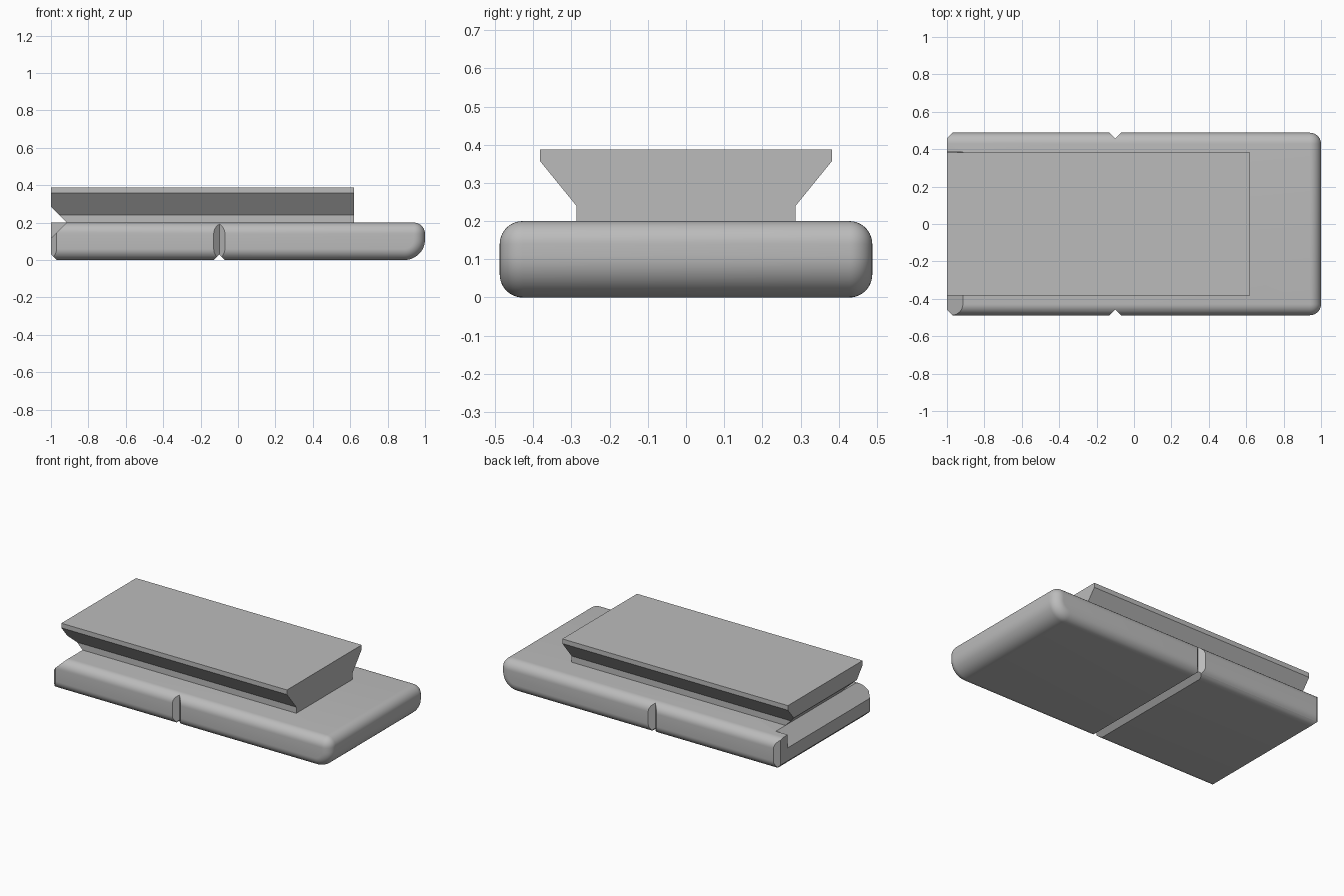
import bpy
import bmesh
from math import radians, sqrt

cube = bpy.data.objects.get("Cube")
if cube:
    bpy.data.objects.remove(cube, do_unlink=True)

grey = bpy.data.materials.new("plain grey")
grey.use_nodes = True
colour = (0.5, 0.5, 0.5, 1)
grey.diffuse_color = colour
grey.node_tree.nodes["Principled BSDF"].inputs["Base Color"].default_value = colour

HALF_WIDTH, HEIGHT = 0.488, 0.2


def make_object(name, bm):
    bmesh.ops.recalc_face_normals(bm, faces=bm.faces)
    mesh = bpy.data.meshes.new(name)
    bm.to_mesh(mesh)
    bm.free()
    mesh.materials.append(grey)
    obj = bpy.data.objects.new(name, mesh)
    bpy.context.collection.objects.link(obj)
    return obj


def extrude(points, offset):
    """Prism from a closed outline moved along an offset."""
    bm = bmesh.new()
    face = bm.faces.new([bm.verts.new(p) for p in points])
    moved = bmesh.ops.extrude_face_region(bm, geom=[face])["geom"]
    bmesh.ops.translate(bm, vec=offset,
                        verts=[v for v in moved if isinstance(v, bmesh.types.BMVert)])
    return bm


def cut(target, points, offset):
    """Subtract a prism from the target."""
    cutter = make_object("cutter", extrude(points, offset))
    cutter.hide_render = True
    mod = target.modifiers.new("cut", "BOOLEAN")
    mod.operation, mod.solver, mod.object = "DIFFERENCE", "EXACT", cutter
    bpy.context.view_layer.objects.active = target
    bpy.ops.object.modifier_apply(modifier=mod.name)
    bpy.data.objects.remove(cutter, do_unlink=True)


def diamond(x, z, r, y):
    return [(x - r, y, z), (x, y, z - r), (x + r, y, z), (x, y, z + r)]


# Base slab: a large round under the free end, smaller rounds elsewhere
outline = [(-1, 0), (1, 0), (1, HEIGHT), (-1, HEIGHT)]
bm = extrude([(x, -HALF_WIDTH, z) for x, z in outline], (0, 2 * HALF_WIDTH, 0))
bmesh.ops.recalc_face_normals(bm, faces=bm.faces)
low_end = [e for e in bm.edges if all(v.co.x > 0.9 and v.co.z < 0.1 for v in e.verts)]
bmesh.ops.bevel(bm, geom=low_end, offset=0.11, segments=12, profile=0.5, affect="EDGES")


def is_rounded(edge):
    a, b = (v.co for v in edge.verts)
    if max(a.x, b.x) < -0.9:
        return False
    along_side = abs(a.y - b.y) < 0.01
    top_end = min(a.x, b.x) > 0.99 and min(a.z, b.z) > 0.19
    return along_side or top_end


bmesh.ops.bevel(bm, geom=[e for e in bm.edges if is_rounded(e)], offset=0.06,
                segments=10, profile=0.5, affect="EDGES")
base = make_object("base_slab", bm)

# V grooves round the middle, and the same shape chamfering the square end
r = 0.03
for x in (-0.1, -1):
    cut(base, diamond(x, 0, r, -0.6), (0, 1.2, 0))
    for y in (-HALF_WIDTH, HALF_WIDTH):
        cut(base, [(x - r, y, -0.1), (x, y - r, -0.1), (x + r, y, -0.1), (x, y + r, -0.1)],
            (0, 0, 0.4))

# Dovetail rail on top
side = [(0.287, HEIGHT), (0.287, 0.24), (0.383, 0.358), (0.383, 0.388)]
section = side + [(-y, z) for y, z in reversed(side)]
rail = make_object("dovetail_rail", extrude([(-1, y, z) for y, z in section], (1.62, 0, 0)))

# Angled notch at the square end, stopping short of the back edge
for part in (base, rail):
    cut(part, diamond(-1, HEIGHT, 0.085, -0.6), (0, 0.985, 0))

# Smooth the rounds and keep the cuts crisp
for part in (base, rail):
    bpy.ops.object.select_all(action="DESELECT")
    part.select_set(True)
    bpy.context.view_layer.objects.active = part
    bpy.ops.object.shade_smooth_by_angle(angle=radians(25))
